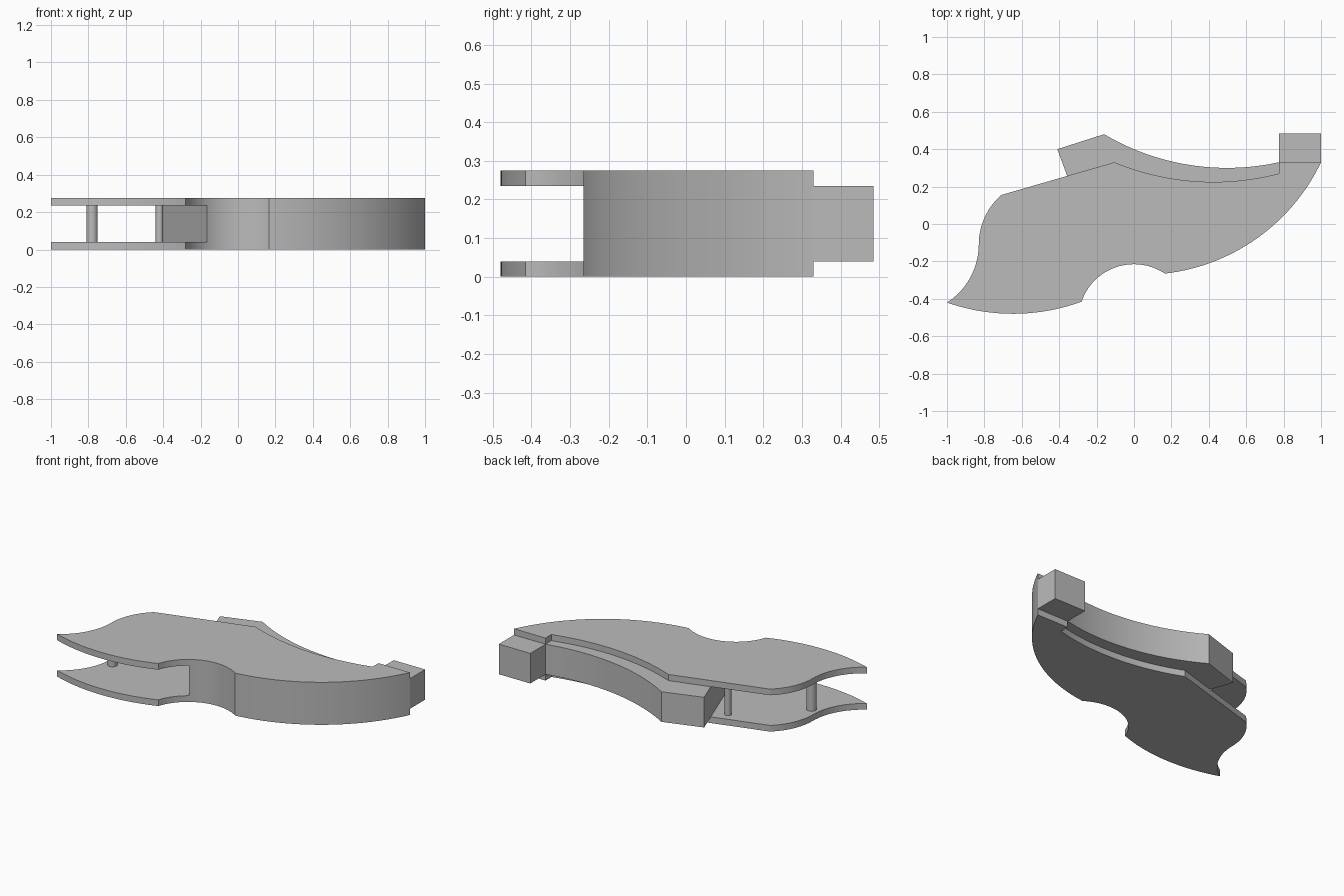
import bpy
import bmesh
import math
from mathutils import Vector

cube = bpy.data.objects.get("Cube")
if cube:
    bpy.data.objects.remove(cube, do_unlink=True)

HEIGHT, LOW, HIGH = 0.275, 0.04, 0.235

grey = bpy.data.materials.new("plain_grey")
grey.use_nodes = True
grey.diffuse_color = (0.5, 0.5, 0.5, 1)
grey.node_tree.nodes["Principled BSDF"].inputs["Base Color"].default_value = (0.5, 0.5, 0.5, 1)


def arc(a, via, b, steps=20):
    """Points on the circle through a, via and b, leaving out b."""
    a, via, b = Vector(a), Vector(via), Vector(b)
    u, v = via - a, b - a
    d = 2 * (u.x * v.y - u.y * v.x)
    uu, vv = u.length_squared, v.length_squared
    centre = a + Vector((v.y * uu - u.y * vv, u.x * vv - v.x * uu)) / d
    start, end = a - centre, b - centre
    t0 = math.atan2(start.y, start.x)
    sweep = (math.atan2(end.y, end.x) - t0) % math.tau
    if d < 0:
        sweep -= math.tau
    r = start.length
    return [(centre.x + r * math.cos(t0 + sweep * i / steps),
             centre.y + r * math.sin(t0 + sweep * i / steps)) for i in range(steps)]


def extrude(name, outline, z0, z1):
    """Solid prism from a counter-clockwise outline."""
    bm = bmesh.new()
    face = bm.faces.new([bm.verts.new((x, y, z0)) for x, y in outline])
    top = bmesh.ops.extrude_face_region(bm, geom=[face])
    moved = [g for g in top["geom"] if isinstance(g, bmesh.types.BMVert)]
    bmesh.ops.translate(bm, verts=moved, vec=(0, 0, z1 - z0))
    bmesh.ops.recalc_face_normals(bm, faces=bm.faces)
    mesh = bpy.data.meshes.new(name)
    bm.to_mesh(mesh)
    bm.free()
    mesh.materials.append(grey)
    obj = bpy.data.objects.new(name, mesh)
    bpy.context.collection.objects.link(obj)
    bpy.ops.object.select_all(action='DESELECT')
    obj.select_set(True)
    bpy.context.view_layer.objects.active = obj
    bpy.ops.object.shade_smooth_by_angle(angle=math.radians(25))
    return obj


# Front edge shared by the plates and the core
tip, corner = (-1, -0.42), (1, 0.33)
hollow_start, hollow_end = (-0.165, -0.265), (0.165, -0.265)
front_edge = (arc(hollow_start, (0, -0.215), hollow_end)
              + arc(hollow_end, (0.66, -0.075), corner, 32) + [corner])

# Cover plates
waist, shoulder = (-0.83, -0.11), (-0.71, 0.155)
plate = (arc(tip, (-0.64, -0.48), (-0.28, -0.415))
         + arc((-0.28, -0.415), (-0.235, -0.33), hollow_start, 10)
         + front_edge + [(0.775, 0.33)]
         + arc((0.775, 0.27), (0.42, 0.225), (-0.105, 0.33), 24) + [(-0.105, 0.33)]
         + arc(shoulder, (-0.801, 0.03), waist, 14)
         + arc(waist, (-0.872, -0.28), tip, 14))
extrude("bottom_plate", plate, 0, LOW)
extrude("top_plate", plate, HIGH, HEIGHT)

# Core with the rear rail and end block
core = (front_edge + [(1, 0.485), (0.775, 0.485)]
        + arc((0.775, 0.33), (0.5, 0.3), (-0.16, 0.48), 24)
        + [(-0.16, 0.48), (-0.41, 0.4)])
extrude("core", core, LOW, HIGH)

# Pins between the plates
for name, x, y, r in (("large_pin", -0.78, -0.17, 0.03), ("small_pin", -0.42, 0.17, 0.02)):
    ring = [(x + r * math.cos(math.tau * i / 32), y + r * math.sin(math.tau * i / 32))
            for i in range(32)]
    extrude(name, ring, LOW, HIGH)
